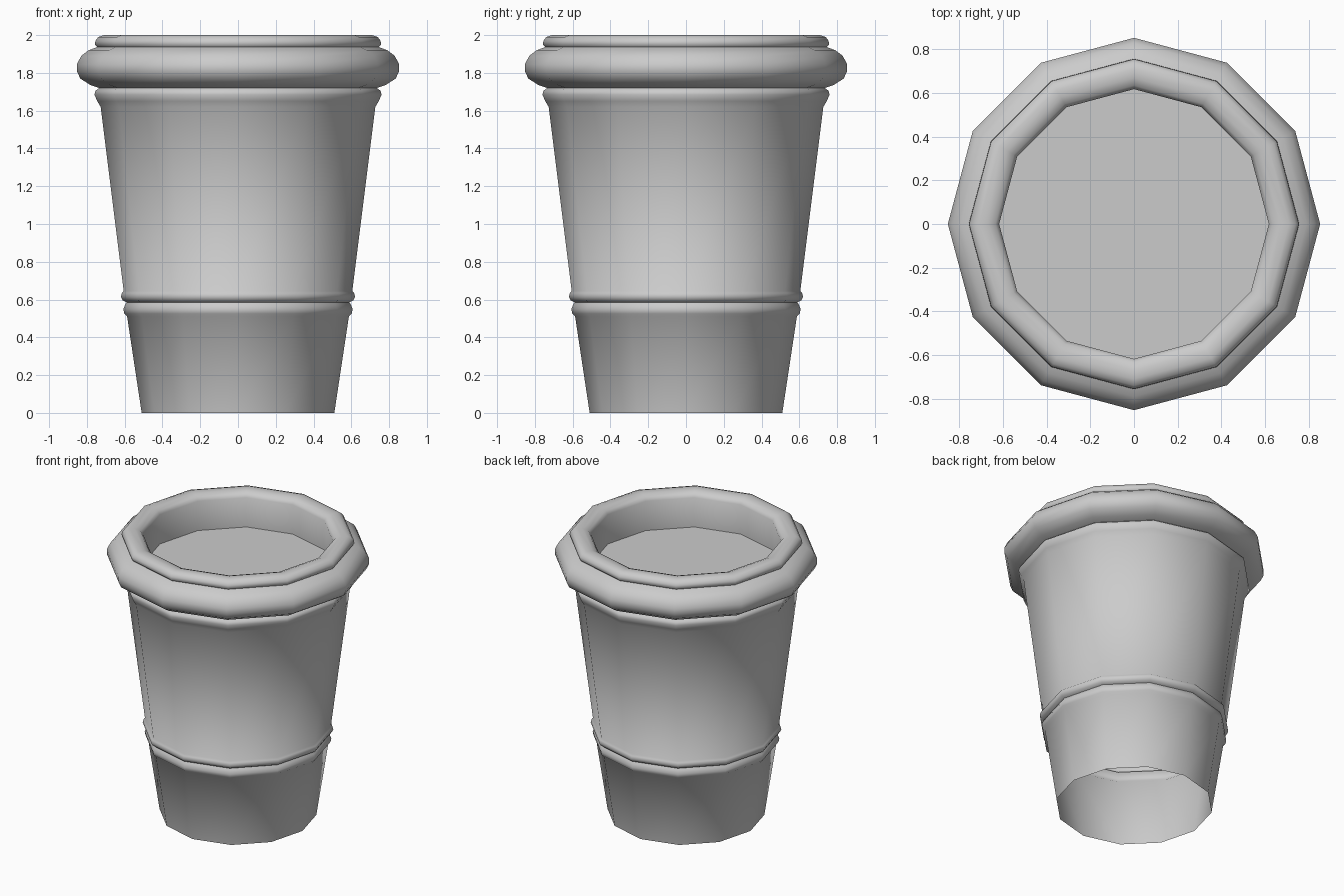
import bpy
import math

SIDES = 12

if "Cube" in bpy.data.objects:
    bpy.data.objects.remove(bpy.data.objects["Cube"], do_unlink=True)

grey = bpy.data.materials.new("light_grey")
grey.use_nodes = True
grey.diffuse_color = (0.6, 0.6, 0.6, 1)
grey.node_tree.nodes["Principled BSDF"].inputs["Base Color"].default_value = (0.6, 0.6, 0.6, 1)


def lathe(name, profile, cap_end=False):
    """Spin a (radius, height) profile around the z axis."""
    verts, faces = [], []
    for r, z in profile:
        for i in range(SIDES):
            a = math.tau * i / SIDES
            verts.append((r * math.cos(a), r * math.sin(a), z))
    for k in range(len(profile) - 1):
        for i in range(SIDES):
            j = (i + 1) % SIDES
            low, high = k * SIDES, (k + 1) * SIDES
            faces.append((low + i, low + j, high + j, high + i))
    if cap_end:
        faces.append(tuple(range(len(verts) - SIDES, len(verts))))
    mesh = bpy.data.meshes.new(name)
    mesh.from_pydata(verts, [], faces)
    mesh.materials.append(grey)
    obj = bpy.data.objects.new(name, mesh)
    bpy.context.collection.objects.link(obj)
    bpy.ops.object.select_all(action="DESELECT")
    obj.select_set(True)
    bpy.context.view_layer.objects.active = obj
    bpy.ops.object.shade_smooth_by_angle(angle=math.radians(62))
    return obj


# Tapered wall, open underneath, with two raised bands and a collar
lathe("cup_wall", [
    (0.51, 0), (0.587, 0.51),
    (0.602, 0.525), (0.607, 0.55), (0.598, 0.572), (0.59, 0.585),
    (0.61, 0.595), (0.62, 0.615), (0.615, 0.635), (0.605, 0.645),
    (0.727, 1.62), (0.745, 1.65), (0.76, 1.685), (0.755, 1.705), (0.735, 1.72),
])

# Rounded lid roll, top rim and sunken drinking surface
lathe("lid", [
    (0.735, 1.72), (0.78, 1.735), (0.835, 1.77), (0.853, 1.81), (0.853, 1.845),
    (0.83, 1.89), (0.79, 1.92), (0.745, 1.937),
    (0.757, 1.95), (0.755, 1.97), (0.74, 1.99), (0.71, 2.0),
    (0.67, 1.998), (0.635, 1.985), (0.618, 1.96), (0.618, 1.75),
], cap_end=True)
